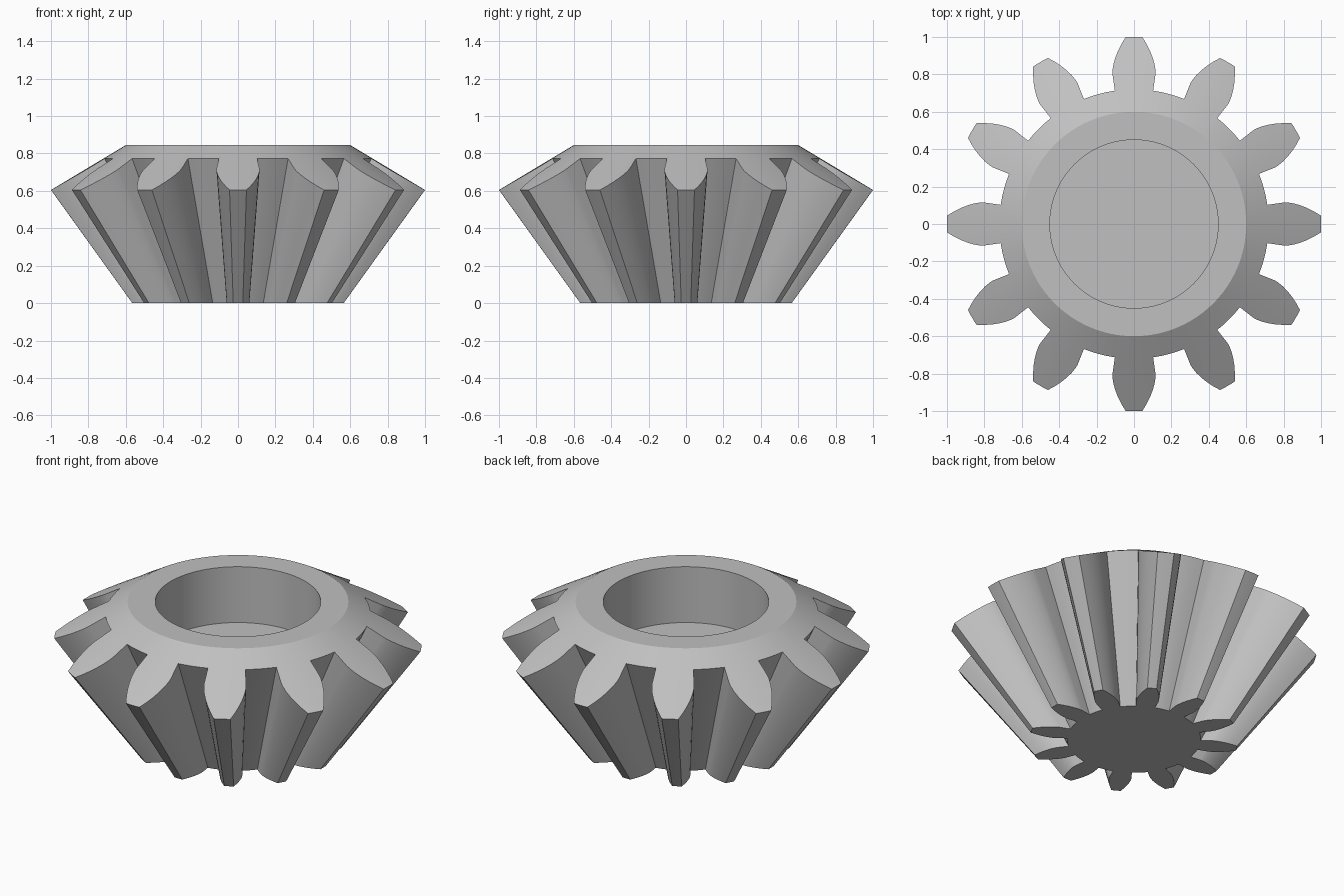
import bpy, bmesh
from math import sin, cos, tan, acos, pi, radians

cube = bpy.data.objects.get("Cube")
if cube:
    bpy.data.objects.remove(cube, do_unlink=True)

TEETH = 12
STEP = 2 * pi / TEETH
SEGS = 4                      # divisions across a tooth and across a gap
ROOT, BASE, TIP = 0.72, 0.81, 1.0
HALF = 0.1425                 # half angle of a tooth below the base circle
RIM, BORE, TOP, FLOOR = 0.6, 0.45, 0.845, 0.51
APEX = 0.786                  # depth of the pitch apex below the base


def half_angle(r):
    """Radial flank up to the base circle, involute above it."""
    if r <= BASE:
        return HALF
    a = acos(BASE / r)
    return HALF - (tan(a) - a)


def upper(r, t):
    """Point on the back cone."""
    return (r * cos(t), r * sin(t), TOP - 0.6 * (r - RIM))


def lower(r, t):
    """The same point drawn towards the apex, on the base plane."""
    x, y, z = upper(r, t)
    s = APEX / (z + APEX)
    return (x * s, y * s, 0)


def ring_point(r, z):
    return lambda t: (r * cos(t), r * sin(t), z)


bm = bmesh.new()


def face(*points):
    bm.faces.new([bm.verts.new(p) for p in points])


def band(f, g, angles):
    for a, b in zip(angles, angles[1:]):
        face(f(a), f(b), g(b), g(a))


rows = [ROOT, BASE, 0.83, 0.86, 0.895, 0.93, 0.965, TIP]
root_angles = []
for i in range(TEETH):
    mid = i * STEP + pi / 2

    def across(r):
        return [mid + half_angle(r) * (2 * k / SEGS - 1) for k in range(SEGS + 1)]

    # Tooth ends and flanks
    for r0, r1 in zip(rows, rows[1:]):
        a0, a1 = across(r0), across(r1)
        for end in (upper, lower):
            for k in range(SEGS):
                face(end(r0, a0[k]), end(r0, a0[k + 1]),
                     end(r1, a1[k + 1]), end(r1, a1[k]))
        for k in (0, SEGS):
            face(upper(r0, a0[k]), upper(r1, a1[k]),
                 lower(r1, a1[k]), lower(r0, a0[k]))
    # Tooth tip land
    band(lambda t: upper(TIP, t), lambda t: lower(TIP, t), across(TIP))
    # Root between this tooth and the next
    gap = [mid + HALF + (STEP - 2 * HALF) * k / SEGS for k in range(SEGS + 1)]
    band(lambda t: upper(ROOT, t), lambda t: lower(ROOT, t), gap)
    root_angles += across(ROOT)[:-1] + gap[:-1]

# Hub: back cone, flat rim, blind bore
loop = root_angles + [root_angles[0] + 2 * pi]
band(lambda t: upper(ROOT, t), ring_point(RIM, TOP), loop)
band(ring_point(RIM, TOP), ring_point(BORE, TOP), loop)
band(ring_point(BORE, TOP), ring_point(BORE, FLOOR), loop)
face(*[ring_point(BORE, FLOOR)(t) for t in root_angles])
# Underside
face(*[lower(ROOT, t) for t in root_angles])

bmesh.ops.remove_doubles(bm, verts=bm.verts, dist=0.0002)
bmesh.ops.recalc_face_normals(bm, faces=bm.faces)
mesh = bpy.data.meshes.new("bevel_gear")
bm.to_mesh(mesh)
bm.free()
gear = bpy.data.objects.new("bevel_gear", mesh)
bpy.context.collection.objects.link(gear)

# Plain grey metal
grey = bpy.data.materials.new("light grey")
grey.use_nodes = True
colour = (0.53, 0.53, 0.53, 1)
grey.diffuse_color = colour
grey.node_tree.nodes["Principled BSDF"].inputs["Base Color"].default_value = colour
mesh.materials.append(grey)

bpy.ops.object.select_all(action='DESELECT')
gear.select_set(True)
bpy.context.view_layer.objects.active = gear
bpy.ops.object.shade_smooth_by_angle(angle=radians(20))
